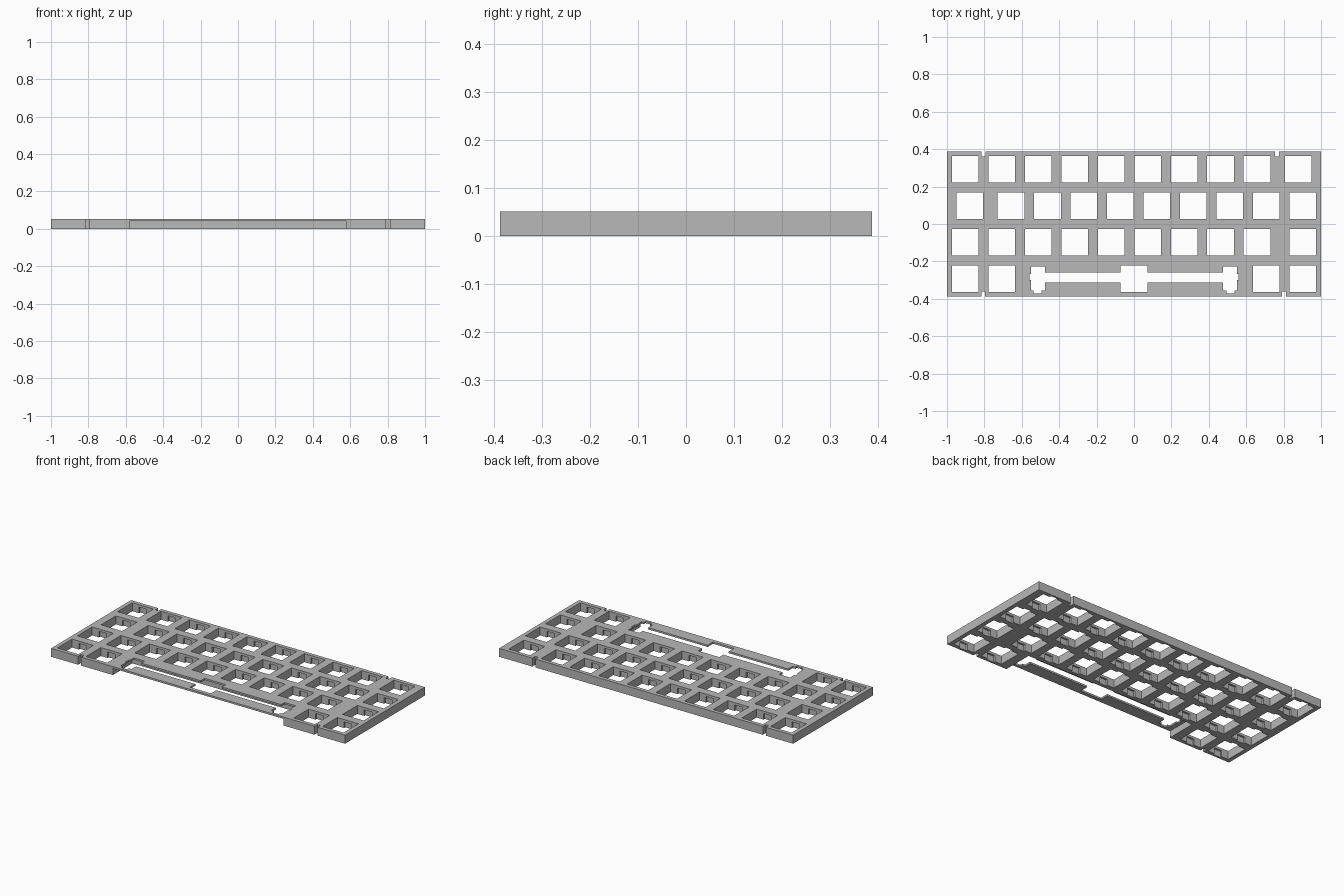
import bpy, bmesh

if "Cube" in bpy.data.objects:
    bpy.data.objects.remove(bpy.data.objects["Cube"])

U = 2 / 10.25            # one key pitch
HY, H = 0.388, 0.052     # half depth, height
HOLE = 0.1436            # switch hole size
THIN = 0.039             # underside of the thin top skin


def box(bm, x0, x1, y0, y1, z0, z1):
    vs = bmesh.ops.create_cube(bm, size=1)["verts"]
    for v in vs:
        v.co.x = x1 if v.co.x > 0 else x0
        v.co.y = y1 if v.co.y > 0 else y0
        v.co.z = z1 if v.co.z > 0 else z0


def make(name, bm):
    bmesh.ops.recalc_face_normals(bm, faces=bm.faces)
    me = bpy.data.meshes.new(name)
    bm.to_mesh(me)
    bm.free()
    ob = bpy.data.objects.new(name, me)
    bpy.context.collection.objects.link(ob)
    return ob


# Slab
bm = bmesh.new()
box(bm, -1, 1, -HY, HY, 0, H)
plate = make("keyboard_plate", bm)
grey = bpy.data.materials.new("plate grey")
grey.diffuse_color = (0.48, 0.48, 0.48, 1)
grey.use_nodes = True
grey.node_tree.nodes["Principled BSDF"].inputs["Base Color"].default_value = grey.diffuse_color
plate.data.materials.append(grey)

# Key centres in pitch units from the left edge, back row first
rows = [
    [i + 0.5 for i in range(9)] + [9.625],
    [0.625] + [i + 1.75 for i in range(9)],
    [i + 0.5 for i in range(9)] + [9.75],
    [0.5, 1.5, 8.75, 9.75],
]
holes, clips = bmesh.new(), bmesh.new()
h = HOLE / 2
for r, row in enumerate(rows):
    y = (1.5 - r) * U
    for k in row:
        x = k * U - 1
        box(holes, x - h, x + h, y - h, y + h, -0.1, 0.1)
        box(clips, x - 0.026, x + 0.026, y - h - 0.011, y + h + 0.011, -0.1, THIN - 0.002)

# Edge slots
slots = bmesh.new()
for x, s in [(-0.805, 1), (0.764, 1), (-0.806, -1), (0.803, -1)]:
    y0, y1 = sorted((s * 0.36, s * 0.5))
    box(slots, x - 0.0105, x + 0.0105, y0, y1, -0.1, 0.1)

# Recess beneath the space bar, open to the front
recess = bmesh.new()
box(recess, -0.58, 0.58, -0.5, -0.2, -0.1, THIN + 0.002)

# Space bar opening: switch hole, wire slot and stabiliser pockets
half = [(h, -h), (h, -0.02), (0.476, -0.02), (0.476, -0.063), (0.494, -0.063),
        (0.494, -0.079), (0.536, -0.079), (0.536, -0.063), (0.55, -0.063),
        (0.55, -0.006), (0.558, -0.006), (0.558, 0.026), (0.55, 0.026),
        (0.55, 0.066), (0.476, 0.066), (0.476, 0.033), (h, 0.033), (h, h)]
outline = half + [(-x, y) for x, y in reversed(half)]
bar = bmesh.new()
face = bar.faces.new([bar.verts.new((x, y - 1.5 * U, -0.1)) for x, y in outline])
ext = bmesh.ops.extrude_face_region(bar, geom=[face])["geom"]
for v in ext:
    if isinstance(v, bmesh.types.BMVert):
        v.co.z = 0.1

# Cut everything out of the slab
cutters = []
for name, cbm in [("hole_cutter", holes), ("clip_cutter", clips), ("slot_cutter", slots),
                  ("recess_cutter", recess), ("space_bar_cutter", bar)]:
    c = make(name, cbm)
    c.hide_render = True
    m = plate.modifiers.new(name, 'BOOLEAN')
    m.operation, m.solver, m.object = 'DIFFERENCE', 'EXACT', c
    cutters.append(c)

bpy.context.view_layer.update()
dg = bpy.context.evaluated_depsgraph_get()
result = bpy.data.meshes.new_from_object(plate.evaluated_get(dg))
plate.modifiers.clear()
plate.data = result
for c in cutters:
    bpy.data.objects.remove(c)
